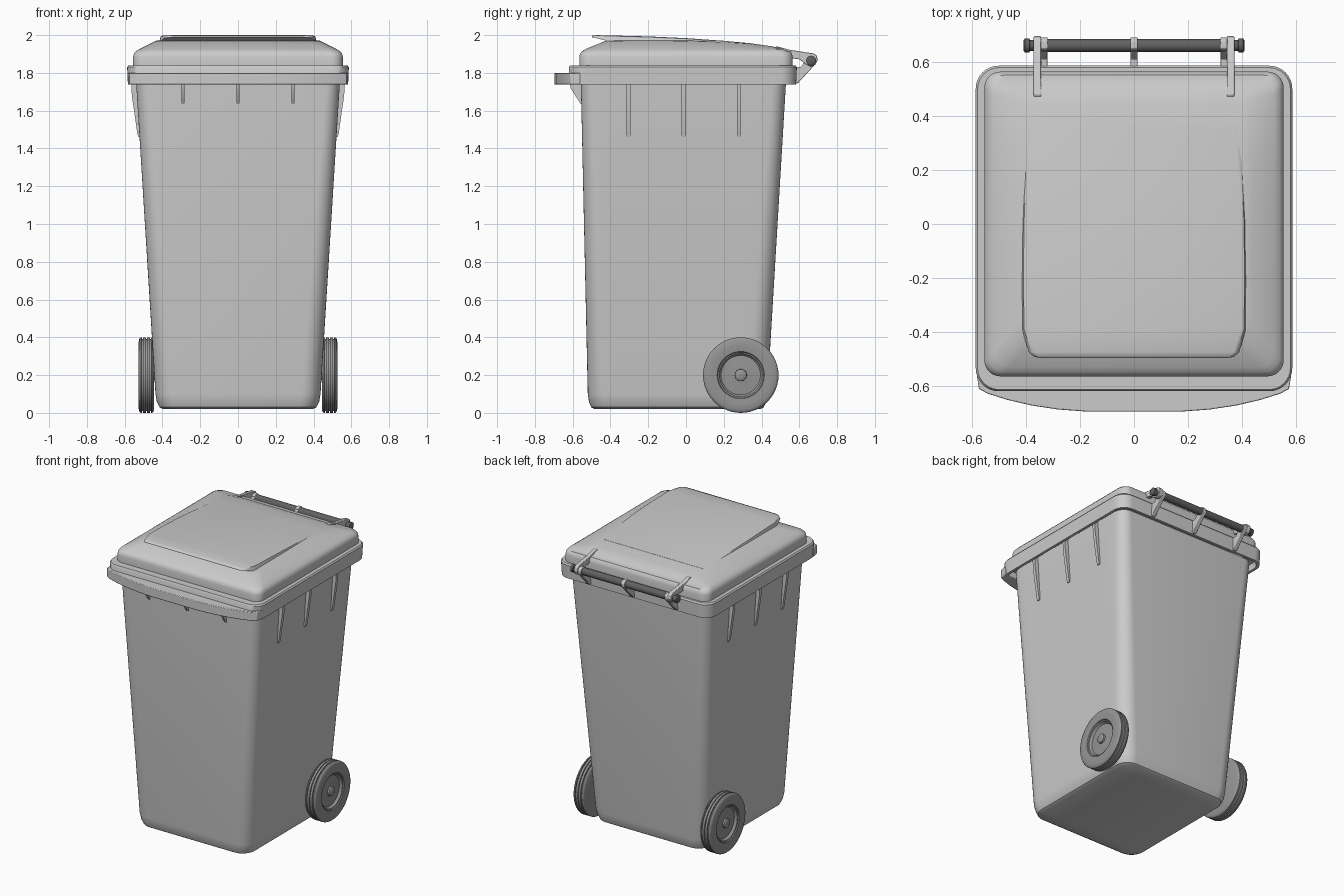
import bpy, bmesh, math

if "Cube" in bpy.data.objects:
    bpy.data.objects.remove(bpy.data.objects["Cube"])

DARK = bpy.data.materials.new("dark_rubber")
DARK.diffuse_color = (0.3, 0.3, 0.3, 1)
DARK.use_nodes = True
DARK.node_tree.nodes["Principled BSDF"].inputs["Base Color"].default_value = DARK.diffuse_color
BLACK = bpy.data.materials.new("dark_rod")
BLACK.diffuse_color = (0.12, 0.12, 0.12, 1)
BLACK.use_nodes = True
BLACK.node_tree.nodes["Principled BSDF"].inputs["Base Color"].default_value = BLACK.diffuse_color


def make(name, verts, faces, mat=None, angle=35, bevel=0):
    bm = bmesh.new()
    vs = [bm.verts.new(v) for v in verts]
    for f in faces:
        bm.faces.new([vs[i] for i in f])
    bmesh.ops.remove_doubles(bm, verts=bm.verts, dist=1e-5)
    bmesh.ops.recalc_face_normals(bm, faces=bm.faces)
    me = bpy.data.meshes.new(name)
    bm.to_mesh(me)
    bm.free()
    me.shade_smooth()
    me.set_sharp_from_angle(angle=math.radians(angle))
    ob = bpy.data.objects.new(name, me)
    bpy.context.collection.objects.link(ob)
    if mat:
        me.materials.append(mat)
    if bevel:
        m = ob.modifiers.new("bevel", "BEVEL")
        m.width, m.segments = bevel, 2
    return ob


def ring(hx, y0, y1, r, z, arc=8, cuts=14):
    """Rounded rectangle, right half front to back then mirrored; z may depend on y."""
    pts = []
    for i in range(arc + 1):
        a = -math.pi / 2 + math.pi / 2 * i / arc
        pts.append((hx - r + r * math.cos(a), y0 + r + r * math.sin(a)))
    for i in range(1, cuts):
        pts.append((hx, y0 + r + (y1 - y0 - 2 * r) * i / cuts))
    for i in range(arc + 1):
        a = math.pi / 2 * i / arc
        pts.append((hx - r + r * math.cos(a), y1 - r + r * math.sin(a)))
    pts += [(-x, y) for x, y in reversed(pts)]
    return [(x, y, z(y) if callable(z) else z) for x, y in pts]


def loft(name, rings, bottom=False, top=False, closed=False, **kw):
    n, k = len(rings[0]), len(rings)
    faces = []
    for j in range(k if closed else k - 1):
        a, b = j * n, (j + 1) % k * n
        faces += [(a + i, a + (i + 1) % n, b + (i + 1) % n, b + i) for i in range(n)]
    for use, o in ((bottom, 0), (top, (k - 1) * n)):
        if use:  # strips across the symmetric ring
            faces += [(o + i, o + i + 1, o + n - 2 - i, o + n - 1 - i) for i in range(n // 2 - 1)]
    return make(name, [v for r in rings for v in r], faces, **kw)


def prism(name, pts, lo, hi, place, **kw):
    n = len(pts)
    verts = [place(p, lo) for p in pts] + [place(p, hi) for p in pts]
    faces = [tuple(range(n)), tuple(range(n, 2 * n))]
    faces += [(i, (i + 1) % n, n + (i + 1) % n, n + i) for i in range(n)]
    return make(name, verts, faces, **kw)


def lathe_x(name, profile, cy, cz, sx=1, seg=48, **kw):
    """Spin (x, radius) points around an axis along x."""
    rings = [[(sx * x, cy + r * math.cos(2 * math.pi * i / seg),
               cz + r * math.sin(2 * math.pi * i / seg)) for i in range(seg)]
             for x, r in profile]
    verts = [v for r in rings for v in r]
    k = len(rings)
    faces = [(j * seg + i, j * seg + (i + 1) % seg, (j + 1) * seg + (i + 1) % seg, (j + 1) * seg + i)
             for j in range(k - 1) for i in range(seg)]
    faces += [tuple(range(seg)), tuple(range((k - 1) * seg, k * seg))]
    return make(name, verts, faces, **kw)


def yz(p, t):
    return (t, p[0], p[1])


def xz(p, t):
    return (p[0], t, p[1])


def xy(p, t):
    return (p[0], p[1], t)


# Tapered body
loft("bin_body", [ring(.395, -.485, .395, .08, .02), ring(.415, -.502, .412, .09, .03),
                  ring(.430, -.514, .424, .10, .06), ring(.437, -.52, .431, .10, .10),
                  ring(.54, -.557, .53, .075, 1.76)], bottom=True, top=True)

# Collar with a hollow skirt
loft("collar", [ring(.52, -.54, .51, .07, 1.78), ring(.56, -.595, .56, .07, 1.78),
                ring(.565, -.60, .565, .07, 1.738), ring(.583, -.618, .583, .085, 1.738),
                ring(.587, -.62, .587, .085, 1.83), ring(.58, -.614, .58, .08, 1.84),
                ring(.52, -.54, .51, .07, 1.84)], closed=True)

# Curved front grip
half = [(.583, -.56), (.575, -.612), (.54, -.63), (.47, -.652), (.38, -.673), (.28, -.688), (.17, -.696)]
prism("front_grip", half + [(-x, y) for x, y in reversed(half)], 1.738, 1.80, xy, bevel=.004)


# Domed lid sloping to the back
def lid_z(y):
    pts = [(-.6, 1.970), (-.2, 1.974), (0, 1.972), (.2, 1.966), (.35, 1.956), (.46, 1.94), (.52, 1.924), (.6, 1.90)]
    for (a, za), (b, zb) in zip(pts, pts[1:]):
        if a <= y <= b:
            return za + (zb - za) * (y - a) / (b - a)


loft("lid", [ring(.555, -.565, .565, .06, 1.838), ring(.555, -.565, .565, .06, 1.885),
             ring(.551, -.561, .561, .06, 1.902), ring(.540, -.550, .552, .06, 1.915),
             ring(.520, -.530, .538, .06, lambda y: min(1.927, lid_z(y) - .002)),
             ring(.435, -.43, .52, .06, lambda y: lid_z(y) - .004),
             ring(.405, -.40, .505, .06, lid_z)], top=True)

# Raised panel with an overhanging front edge: y, half width, top, underside
stations = [(-.497, .335, 1.997, 1.989), (-.493, .362, 1.9985, 1.987), (-.475, .382, 2.0, 1.984),
            (-.39, .408, 1.998, 1.962), (-.2, .410, 1.993, 1.96), (0, .408, 1.984, 1.96),
            (.2, .400, 1.970, 1.955), (.36, .39, 1.955, 1.945)]
verts, faces = [], []
for y, hx, zt, zb in stations:
    verts += [(hx + .008, y, zb), (hx, y, zt - .003), (hx - .012, y, zt),
              (-hx + .012, y, zt), (-hx, y, zt - .003), (-hx - .008, y, zb)]
for j in range(len(stations) - 1):
    a, b = j * 6, j * 6 + 6
    faces += [(a + i, a + (i + 1) % 6, b + (i + 1) % 6, b + i) for i in range(6)]
faces += [tuple(range(6)), tuple(range(len(verts) - 6, len(verts)))]
make("lid_panel", verts, faces, angle=45)

# Stiffening ribs under the collar
for y in (-.305, -.012, .28):
    for s in (1, -1):
        prism("side_rib", [(s * .51, 1.46), (s * .527, 1.46), (s * .533, 1.48), (s * .562, 1.68),
                           (s * .567, 1.78), (s * .52, 1.78)], y - .011, y + .011, xz)
for x in (-.292, 0, .292):
    prism("front_rib", [(-.54, 1.635), (-.557, 1.635), (-.612, 1.72), (-.615, 1.76), (-.54, 1.76)],
          x - .008, x + .008, yz)

# Hinge brackets on the collar and arms on the lid
bracket = [(.56, 1.745), (.592, 1.745), (.675, 1.835), (.692, 1.855), (.692, 1.875),
           (.678, 1.892), (.652, 1.892), (.636, 1.872), (.61, 1.832), (.56, 1.832)]
for x, w in ((-.333, .013), (0, .013), (.333, .013)):
    prism("hinge_bracket", bracket, x - w, x + w, yz, bevel=.003)
arm = [(.46, 1.93), (.48, 1.941), (.55, 1.922), (.675, 1.903), (.692, 1.892), (.697, 1.868),
       (.685, 1.842), (.66, 1.834), (.635, 1.845), (.60, 1.872), (.54, 1.88), (.48, 1.89)]
for s in (1, -1):
    prism("lid_arm", arm, s * .358 - .014, s * .358 + .014, yz, bevel=.003)

# Hinge rod with end caps
lathe_x("hinge_rod", [(-.41, .018), (-.405, .026), (-.388, .026), (-.386, .02), (-.372, .02), (-.37, .025),
                      (.37, .025), (.372, .02), (.386, .02), (.388, .026), (.405, .026), (.41, .018)],
        .662, 1.865, seg=24, mat=BLACK)

# Wheels with grooved tread, dished hub and axle cap
tyre = [(.445, .03), (.445, .185), (.449, .195), (.456, .2)]
for g in (.463, .484, .505):
    tyre += [(g - .003, .2), (g - .002, .19), (g + .002, .19), (g + .003, .2)]
tyre += [(.514, .2), (.521, .195), (.525, .185), (.527, .155), (.524, .125), (.518, .121), (.516, .114),
         (.505, .110), (.500, .104), (.503, .05), (.505, .032), (.517, .031), (.522, .024), (.524, .01)]
for s in (1, -1):
    lathe_x("wheel", tyre, .29, .2, sx=s, mat=DARK)
lathe_x("axle", [(-.46, .025), (.46, .025)], .29, .2, seg=20, mat=DARK)
